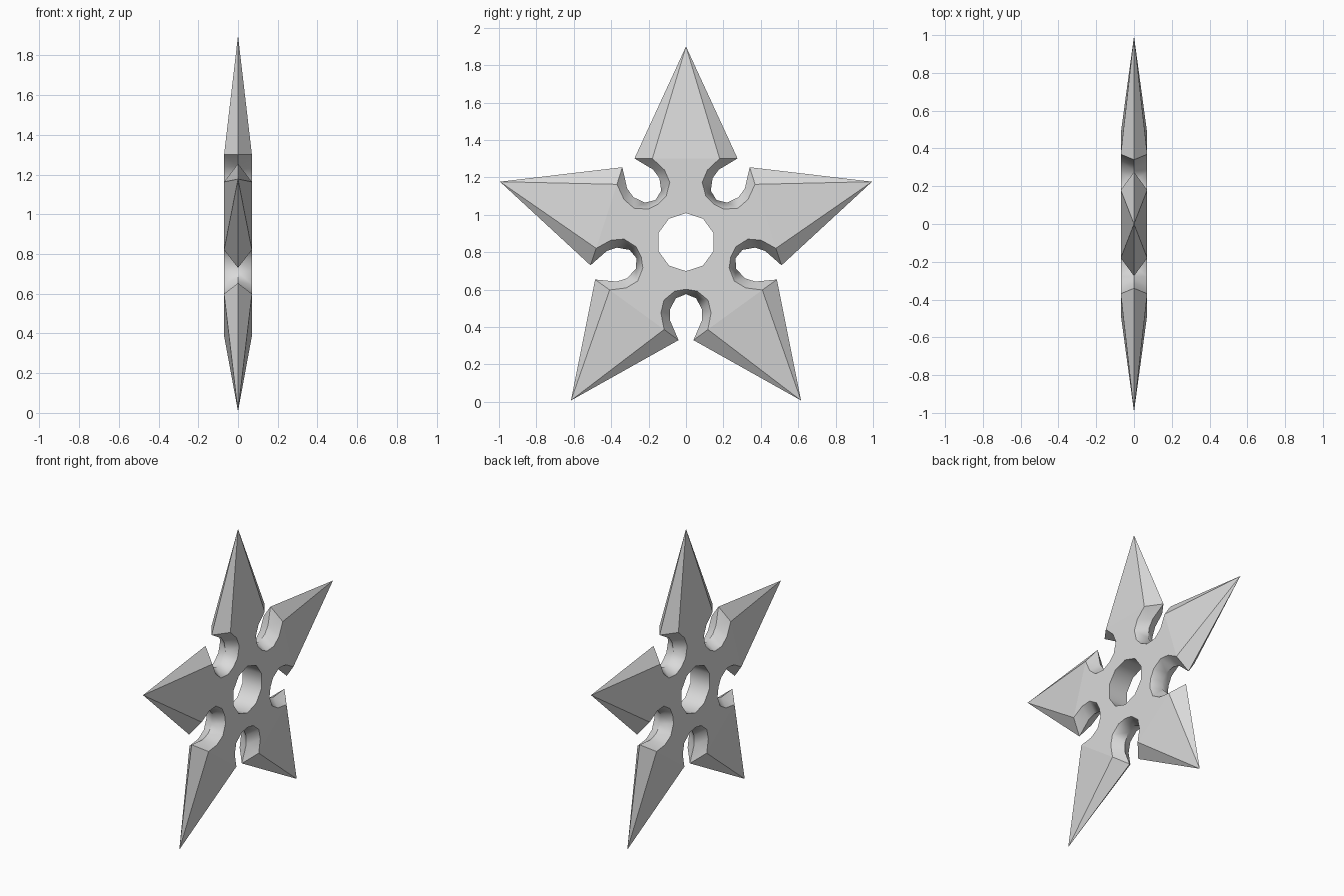
import bpy, bmesh, math
from mathutils import Vector

cube = bpy.data.objects.get("Cube")
if cube:
    bpy.data.objects.remove(cube)

HALF = 0.07        # half thickness
CENTRE_Z = 0.854
TIP = 1.046        # blade tip radius
HOLE = 0.155       # centre hole radius
# Half notch profiles as (offset from notch axis, distance from star centre)
FACE = [(0.117, 0.467), (0.134, 0.379), (0.118, 0.31), (0.06, 0.262), (0, 0.252)]
RIDGE = [(0.04, 0.524), (0.086, 0.417), (0.086, 0.36), (0.054, 0.30), (0, 0.278)]

steel = bpy.data.materials.new("steel_grey")
steel.use_nodes = True
steel.diffuse_color = (0.7, 0.7, 0.7, 1)
steel.node_tree.nodes["Principled BSDF"].inputs["Base Color"].default_value = (0.7, 0.7, 0.7, 1)

bm = bmesh.new()


def vert(x, angle, offset, radius):
    """Vertex placed along a star axis (angle from straight up), with a sideways offset."""
    along = Vector((0, math.sin(angle), math.cos(angle)))
    across = Vector((0, math.cos(angle), -math.sin(angle)))
    return bm.verts.new(Vector((x, 0, CENTRE_Z)) + along * radius + across * offset)


def face(verts, smooth=False):
    bm.faces.new(verts).smooth = smooth


for i in range(5):
    axis = i * math.tau / 5
    tip = vert(0, axis, 0, TIP)
    holes = {}
    for side in (-1, 1):
        x = side * HALF
        chains = {}
        for hand in (-1, 1):
            notch = axis + hand * math.pi / 5
            rim = [vert(x, notch, -hand * w, r) for w, r in FACE]
            ridge = [vert(0, notch, -hand * w, r) for w, r in RIDGE]
            # bevelled notch wall and blade edge
            for a in range(len(rim) - 1):
                face([rim[a], rim[a + 1], ridge[a + 1], ridge[a]], True)
            face([tip, ridge[0], rim[0]])
            chains[hand] = rim
        ring = [vert(x, axis + k * math.pi / 5, 0, HOLE) for k in (-1, 0, 1)]
        holes[side] = ring
        # flat body sector and tapering blade face
        face(ring + chains[1][::-1] + chains[-1])
        face([tip, chains[-1][0], chains[1][0]])
    # wall of the centre hole
    for k in range(2):
        face([holes[-1][k], holes[-1][k + 1], holes[1][k + 1], holes[1][k]], True)

bmesh.ops.remove_doubles(bm, verts=bm.verts[:], dist=0.0005)
bmesh.ops.recalc_face_normals(bm, faces=bm.faces[:])

# Curved walls shade smoothly; every other edge stays crisp
for e in bm.edges:
    e.smooth = all(f.smooth for f in e.link_faces) and e.calc_face_angle(0) < math.radians(50)

mesh = bpy.data.meshes.new("throwing_star")
bm.to_mesh(mesh)
bm.free()
mesh.materials.append(steel)
star = bpy.data.objects.new("throwing_star", mesh)
bpy.context.collection.objects.link(star)
